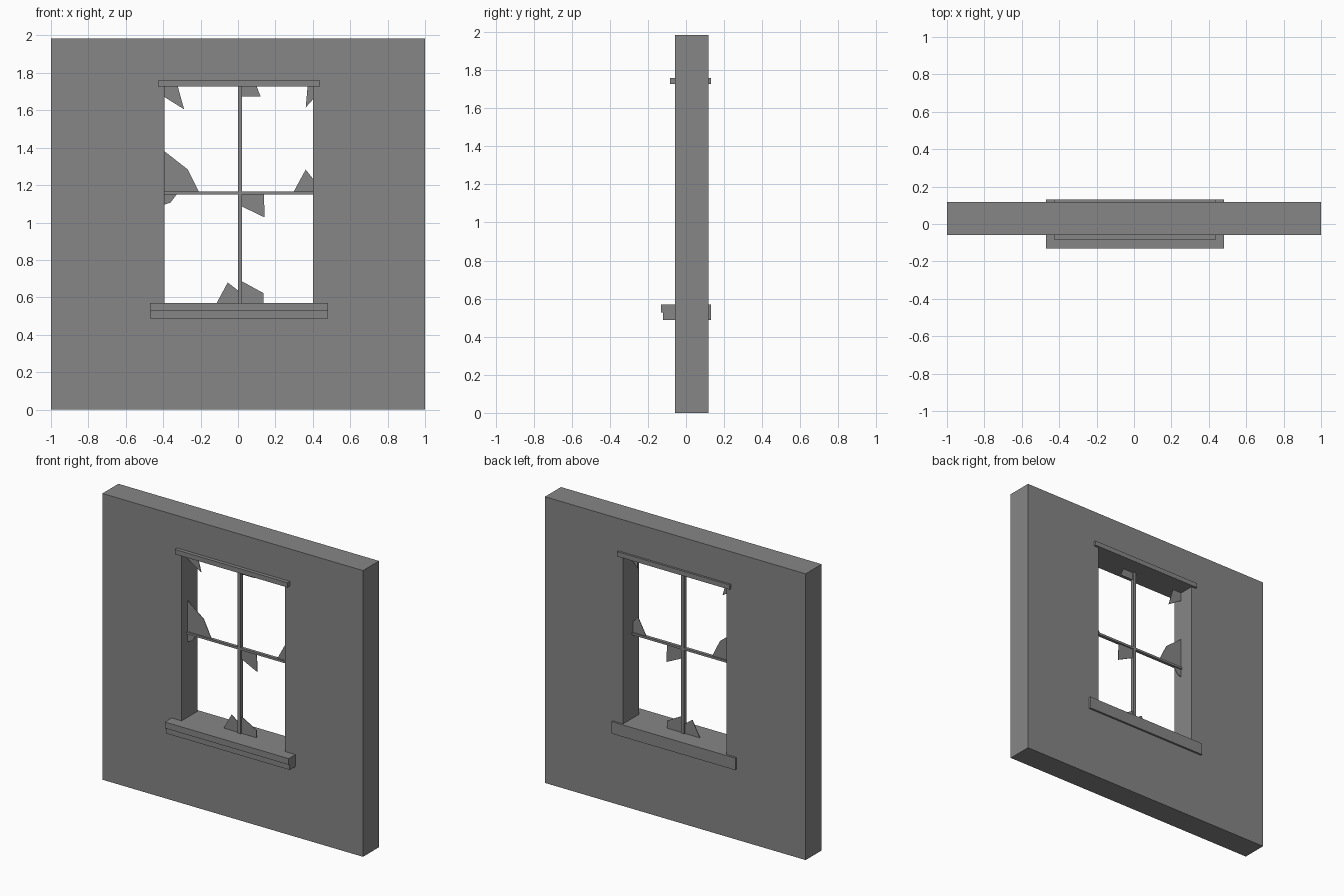
import bpy
import bmesh

cube = bpy.data.objects.get("Cube")
if cube:
    bpy.data.objects.remove(cube, do_unlink=True)

grey = bpy.data.materials.new("plain_grey")
grey.use_nodes = True
tone = (0.24, 0.24, 0.24, 1)
grey.diffuse_color = tone
grey.node_tree.nodes["Principled BSDF"].inputs["Base Color"].default_value = tone

# Shared levels of the wall and its opening
FRONT, BACK, EDGE = -0.058, 0.117, 0.131
LEFT, RIGHT, BOTTOM, TOP = -0.392, 0.4, 0.57, 1.727
RAIL_LOW, RAIL_HIGH = 1.15, 1.165
POST_A, POST_B = 0.0, 0.022


def slab(name, outlines, y0, y1):
    """Extrude joined x-z outlines from y0 to y1."""
    bm = bmesh.new()
    for outline in outlines:
        bm.faces.new([bm.verts.new((x, y0, z)) for x, z in outline])
    bmesh.ops.remove_doubles(bm, verts=bm.verts, dist=1e-5)
    result = bmesh.ops.extrude_face_region(bm, geom=bm.faces[:], use_keep_orig=True)
    moved = [v for v in result["geom"] if isinstance(v, bmesh.types.BMVert)]
    bmesh.ops.translate(bm, verts=moved, vec=(0, y1 - y0, 0))
    bmesh.ops.recalc_face_normals(bm, faces=bm.faces)
    mesh = bpy.data.meshes.new(name)
    bm.to_mesh(mesh)
    bm.free()
    mesh.materials.append(grey)
    obj = bpy.data.objects.new(name, mesh)
    bpy.context.collection.objects.link(obj)
    return obj


def rect(x0, x1, z0, z1):
    return [(x0, z0), (x1, z0), (x1, z1), (x0, z1)]


# Wall: a frame of four faces around the opening
outer = rect(-1, 1, 0, 1.985)
inner = rect(LEFT, RIGHT, BOTTOM, TOP)
ring = [[outer[i], outer[(i + 1) % 4], inner[(i + 1) % 4], inner[i]] for i in range(4)]
slab("wall", ring, FRONT, BACK)

# Trim on both faces of the wall
head = rect(-0.427, 0.438, TOP, 1.76)
slab("front_head_trim", [head], -0.083, FRONT)
slab("back_head_trim", [head], BACK, EDGE)
slab("front_sill_ledge", [rect(-0.47, 0.481, 0.527, BOTTOM)], -EDGE, FRONT)
slab("front_sill_apron", [rect(-0.47, 0.481, 0.487, 0.527)], -0.12, FRONT)
slab("back_sill_trim", [rect(-0.47, 0.481, 0.487, BOTTOM)], BACK, EDGE)

# Glazing bars
slab("upright_bar", [rect(POST_A, POST_B, BOTTOM, TOP)], -0.003, 0.021)
slab("cross_bar", [rect(LEFT, RIGHT, RAIL_LOW, RAIL_HIGH)], -0.002, 0.02)

# Broken glass left in the panes
shards = {
    "upper_left_corner": [(LEFT, TOP), (-0.322, TOP), (-0.288, 1.605), (LEFT, 1.67)],
    "upper_middle": [(POST_B, TOP), (0.1, TOP), (0.121, 1.673), (POST_B, 1.673)],
    "upper_right_corner": [(0.372, TOP), (RIGHT, TOP), (RIGHT, 1.657), (0.362, 1.615)],
    "rail_left": [(LEFT, 1.38), (-0.268, 1.283), (-0.21, RAIL_HIGH), (LEFT, RAIL_HIGH)],
    "rail_right": [(0.298, RAIL_HIGH), (0.362, 1.283), (RIGHT, 1.235), (RIGHT, RAIL_HIGH)],
    "under_rail_left": [(LEFT, RAIL_LOW), (-0.328, RAIL_LOW), (-0.36, 1.107), (LEFT, 1.096)],
    "under_rail_middle": [(POST_B, RAIL_LOW), (0.138, RAIL_LOW), (0.143, 1.027), (POST_B, 1.085)],
    "sill_left": [(-0.114, BOTTOM), (-0.055, 0.679), (POST_A, 0.637), (POST_A, BOTTOM)],
    "sill_right": [(POST_B, 0.685), (0.137, 0.622), (0.137, BOTTOM), (POST_B, BOTTOM)],
}
for place, outline in shards.items():
    slab("glass_shard_" + place, [outline], 0.007, 0.011)
